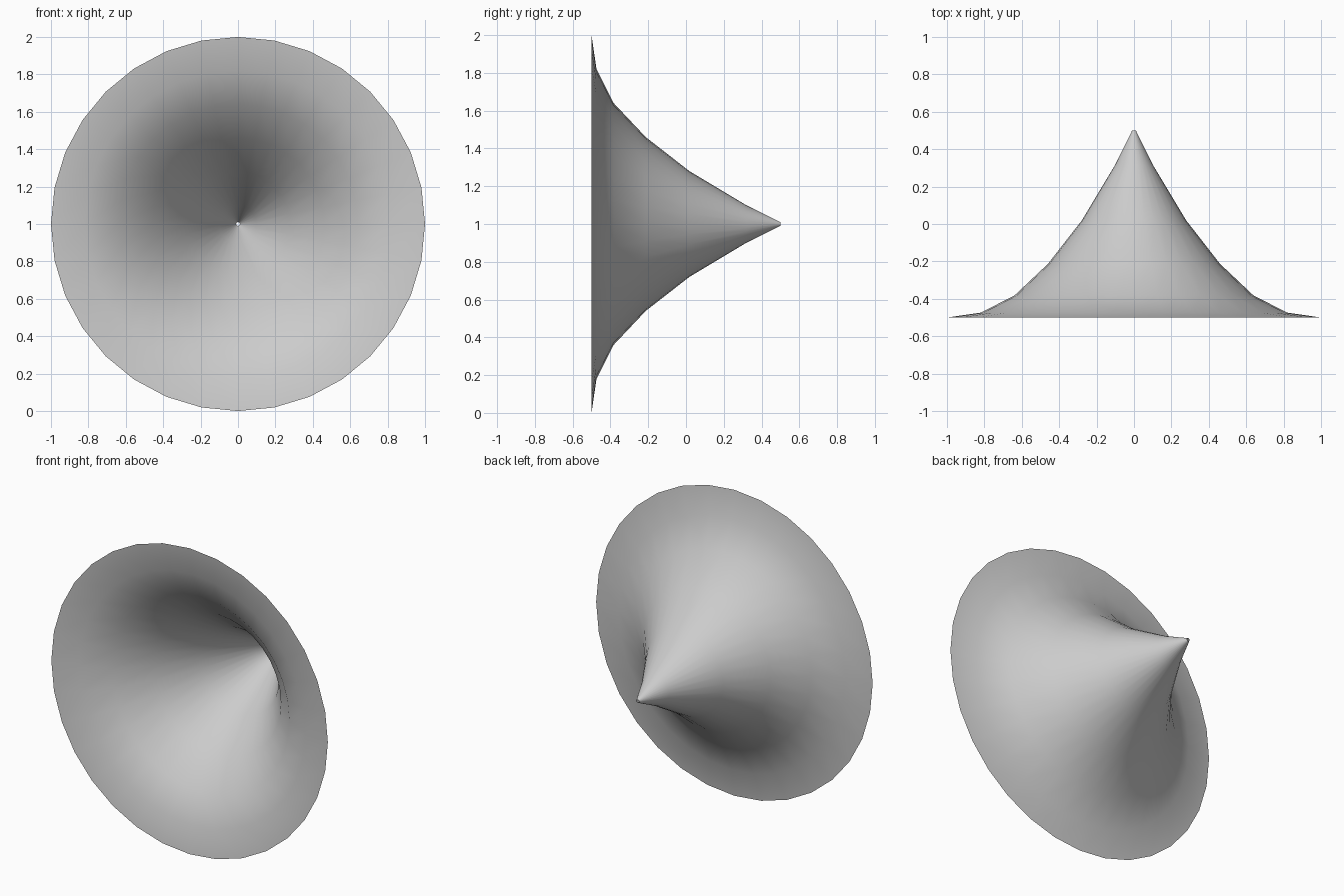
import bpy, bmesh
from math import sin, cos, tau

if "Cube" in bpy.data.objects:
    bpy.data.objects.remove(bpy.data.objects["Cube"])

SIDES = 32
# (y, radius) from the wide front rim to the tiny open tip
PROFILE = [(-0.5, 1.0), (-0.474, 0.82), (-0.383, 0.64), (-0.213, 0.46),
           (0.018, 0.28), (0.318, 0.10), (0.5, 0.01)]

# Flared horn: thin open shell of revolution around the y axis
bm = bmesh.new()
rings = [[bm.verts.new((r * sin(tau * i / SIDES), y, 1 + r * cos(tau * i / SIDES)))
          for i in range(SIDES)] for y, r in PROFILE]
for a, b in zip(rings, rings[1:]):
    for i in range(SIDES):
        j = (i + 1) % SIDES
        bm.faces.new((a[i], a[j], b[j], b[i])).smooth = True
bmesh.ops.recalc_face_normals(bm, faces=bm.faces)

mesh = bpy.data.meshes.new("flared_horn")
bm.to_mesh(mesh)
bm.free()
horn = bpy.data.objects.new("flared_horn", mesh)
bpy.context.collection.objects.link(horn)
